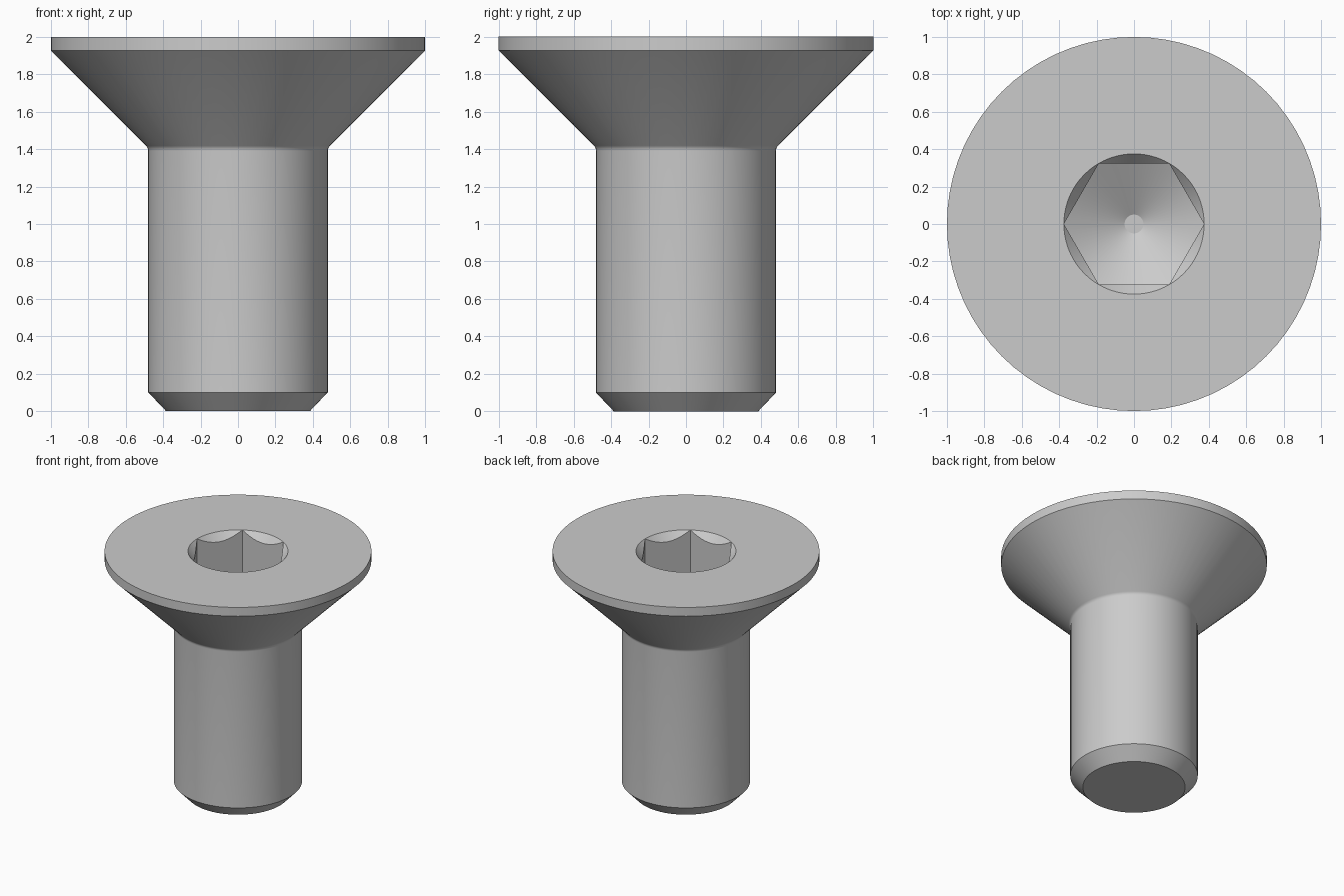
import bpy
import bmesh
import math

SEGMENTS = 72
HEX_RADIUS = 0.375

if "Cube" in bpy.data.objects:
    bpy.data.objects.remove(bpy.data.objects["Cube"])

steel = bpy.data.materials.new("grey_steel")
steel.use_nodes = True
grey = (0.6, 0.6, 0.6, 1)
steel.diffuse_color = grey
steel.node_tree.nodes["Principled BSDF"].inputs["Base Color"].default_value = grey


def lathe(name, profile, sides=SEGMENTS):
    """Closed solid of revolution from (radius, height) points, bottom to top."""
    bm = bmesh.new()
    rings = []
    for r, z in profile:
        angles = [2 * math.pi * i / sides for i in range(sides)]
        rings.append([bm.verts.new((r * math.cos(a), r * math.sin(a), z)) for a in angles])
    for low, high in zip(rings, rings[1:]):
        for i in range(sides):
            j = (i + 1) % sides
            bm.faces.new((low[i], low[j], high[j], high[i]))
    bm.faces.new(rings[0][::-1])
    bm.faces.new(rings[-1])
    mesh = bpy.data.meshes.new(name)
    bm.to_mesh(mesh)
    bm.free()
    mesh.materials.append(steel)
    obj = bpy.data.objects.new(name, mesh)
    bpy.context.collection.objects.link(obj)
    return obj


def boolean(target, tool, operation):
    mod = target.modifiers.new(operation.lower(), 'BOOLEAN')
    mod.operation = operation
    mod.solver = 'EXACT'
    mod.object = tool
    bpy.context.view_layer.objects.active = target
    bpy.ops.object.modifier_apply(modifier=mod.name)
    bpy.data.objects.remove(tool)


# Shank with chamfered tip, small neck fillet and countersunk head
neck = []
for step in range(5):
    a = math.radians(45) * step / 4
    neck.append((0.48 + 0.04 * (1 - math.cos(a)), 1.39 + 0.04 * math.sin(a)))
screw = lathe("countersunk_screw",
              [(0.385, 0), (0.48, 0.1)] + neck + [(1, 1.927), (1, 2)])

# Hexagonal socket with a conical drilled floor
socket = lathe("socket_cutter", [(HEX_RADIUS, 1.2), (HEX_RADIUS, 2.2)], 6)
drill = lathe("drill_cutter", [(0.05, 1.4), (0.5, 1.66), (0.5, 2.3)])
boolean(socket, drill, 'INTERSECT')
boolean(screw, socket, 'DIFFERENCE')

# Conical lead-in around the socket mouth
slope = 0.06 / 0.05
lead_in = lathe("lead_in_cutter",
                [(HEX_RADIUS - 0.1, 2 - 0.1 * slope), (HEX_RADIUS + 0.05, 2 + 0.05 * slope)])
boolean(screw, lead_in, 'DIFFERENCE')

# Smooth round surfaces, crisp edges
bpy.ops.object.select_all(action='DESELECT')
screw.select_set(True)
bpy.context.view_layer.objects.active = screw
bpy.ops.object.shade_smooth_by_angle(angle=math.radians(25))
